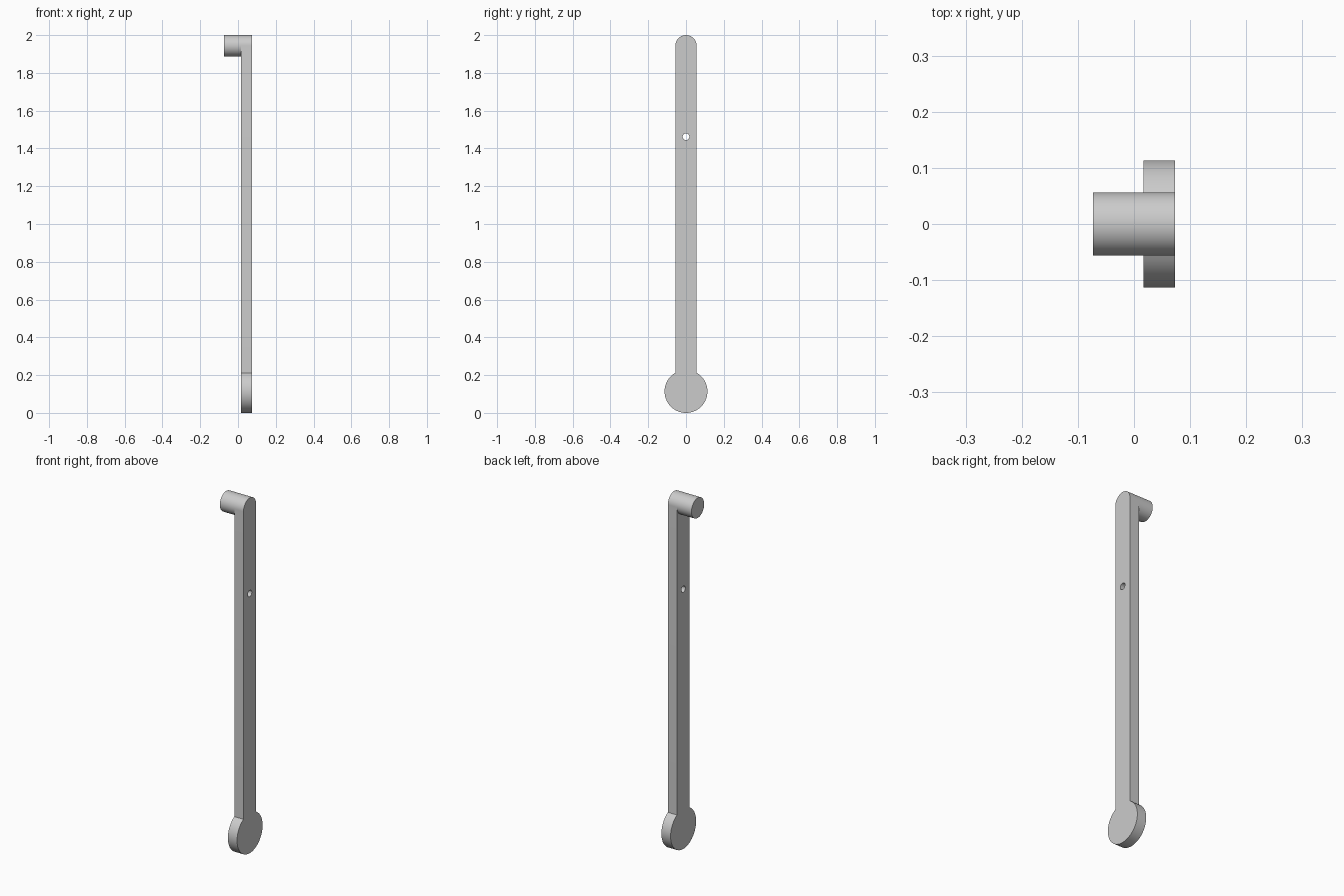
import bpy, bmesh
from math import sin, cos, pi, asin, radians
from mathutils import Matrix, Euler

if "Cube" in bpy.data.objects:
    bpy.data.objects.remove(bpy.data.objects["Cube"])

DISC_R, BAR_R, HOLE_R = 0.1135, 0.0565, 0.018
TOP_Z = 2 - BAR_R
HOLE_Z = 1.462
BAR_X0, BAR_X1, PEG_X0 = 0.0165, 0.0735, -0.0735

grey = bpy.data.materials.new("plain grey")
grey.use_nodes = True
grey.diffuse_color = (0.6, 0.6, 0.6, 1)
grey.node_tree.nodes["Principled BSDF"].inputs["Base Color"].default_value = (0.6, 0.6, 0.6, 1)


def arc(cz, r, start, end, steps):
    """Points (y, z) along an arc centred on y = 0."""
    angles = [start + (end - start) * i / steps for i in range(steps + 1)]
    return [(r * cos(a), cz + r * sin(a)) for a in angles]


def extrude_profile(name, loops, x0, x1):
    """Extrude closed y-z loops along x; inner loops become holes."""
    curve = bpy.data.curves.new(name, "CURVE")
    curve.dimensions = "2D"
    curve.fill_mode = "BOTH"
    curve.extrude = (x1 - x0) / 2
    for loop in loops:
        spline = curve.splines.new("POLY")
        spline.points.add(len(loop) - 1)
        for point, (y, z) in zip(spline.points, loop):
            point.co = (y, z, 0, 1)
        spline.use_cyclic_u = True
    obj = bpy.data.objects.new(name, curve)
    bpy.context.collection.objects.link(obj)
    bpy.ops.object.select_all(action="DESELECT")
    obj.select_set(True)
    bpy.context.view_layer.objects.active = obj
    bpy.ops.object.convert(target="MESH")
    obj = bpy.context.object
    obj.name = name
    mesh = obj.data
    # Stand the flat profile up and weld the caps to the sides
    turn = Euler((pi / 2, 0, pi / 2)).to_matrix().to_4x4()
    mesh.transform(Matrix.Translation(((x0 + x1) / 2, 0, 0)) @ turn)
    bm = bmesh.new()
    bm.from_mesh(mesh)
    bmesh.ops.remove_doubles(bm, verts=bm.verts, dist=1e-5)
    bmesh.ops.recalc_face_normals(bm, faces=bm.faces)
    bm.to_mesh(mesh)
    bm.free()
    mesh.materials.clear()
    mesh.materials.append(grey)
    bpy.ops.object.shade_smooth_by_angle(angle=radians(30))
    return obj


# Arm: straight bar with a round top, a disc at the foot and a small through hole
neck = pi / 2 - asin(BAR_R / DISC_R)
outline = arc(TOP_Z, BAR_R, 0, pi, 32) + arc(DISC_R, DISC_R, pi - neck, 2 * pi + neck, 64)
hole = arc(HOLE_Z, HOLE_R, 0, 2 * pi, 32)[:-1]
extrude_profile("arm", [outline, hole], BAR_X0, BAR_X1)

# Round peg standing out from the top of the arm
peg_circle = arc(TOP_Z, BAR_R, 0, 2 * pi, 64)[:-1]
extrude_profile("peg", [peg_circle], PEG_X0, BAR_X0)
